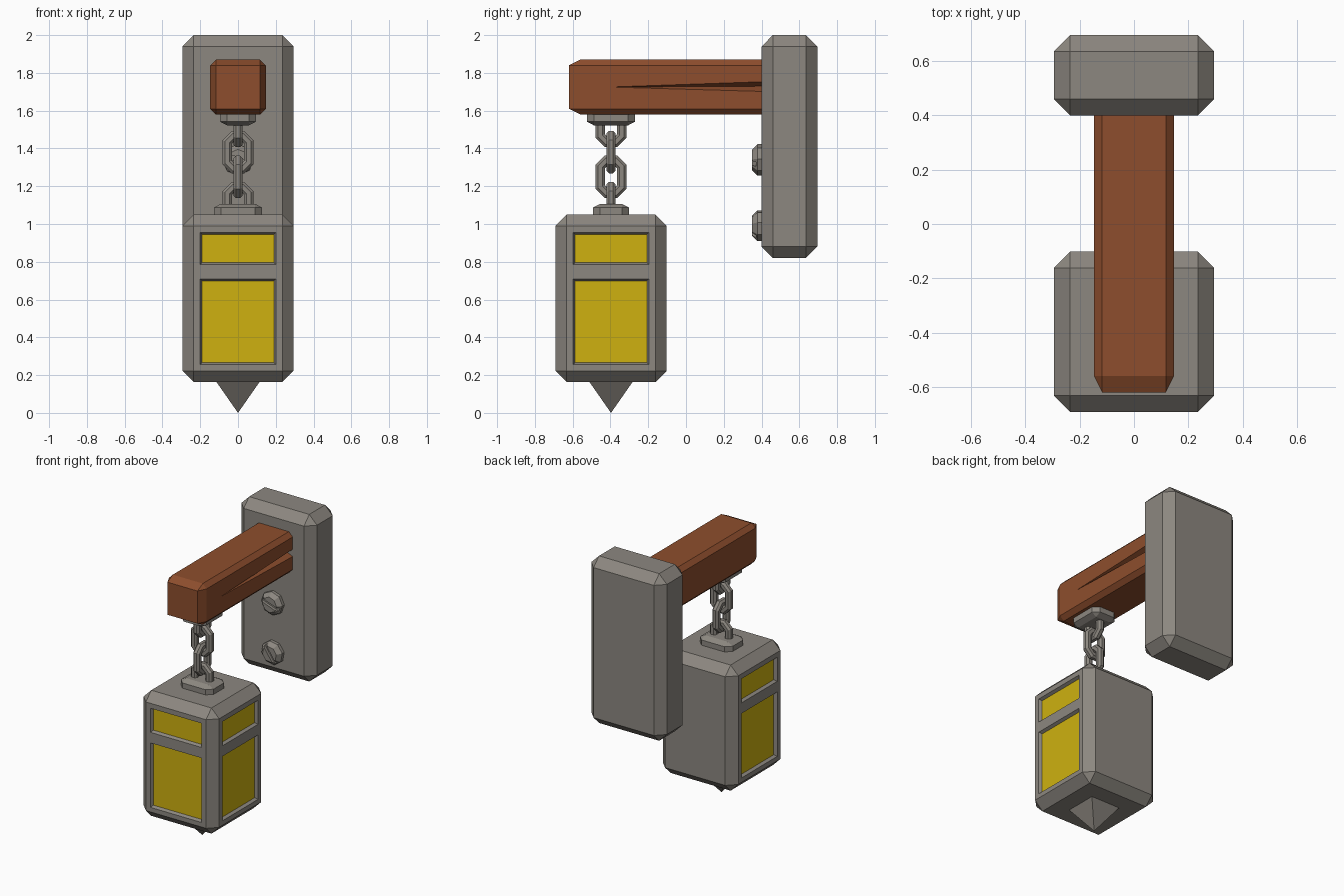
import bpy, bmesh, math
from mathutils import Vector, Matrix

if "Cube" in bpy.data.objects:
    bpy.data.objects.remove(bpy.data.objects["Cube"])


def material(name, col):
    m = bpy.data.materials.new(name)
    m.diffuse_color = (*col, 1)
    m.use_nodes = True
    m.node_tree.nodes["Principled BSDF"].inputs["Base Color"].default_value = m.diffuse_color
    return m


IRON = material("grey iron", (0.265, 0.245, 0.217))
WOOD = material("brown wood", (0.27, 0.076, 0.026))
GLASS = material("yellow glass", (0.62, 0.44, 0.005))
CY = -0.397  # lantern axis


def finish(bm, name, *mats):
    bmesh.ops.recalc_face_normals(bm, faces=bm.faces)
    me = bpy.data.meshes.new(name)
    bm.to_mesh(me)
    bm.free()
    for m in mats:
        me.materials.append(m)
    ob = bpy.data.objects.new(name, me)
    bpy.context.collection.objects.link(ob)
    return ob


def chamfer_box(lo, hi, cham):
    """Box between two corners; chamfer size given per axis."""
    lo, hi, cham = Vector(lo), Vector(hi), Vector(cham)
    size = hi - lo
    bm = bmesh.new()
    bmesh.ops.create_cube(bm, size=1)
    bmesh.ops.scale(bm, verts=bm.verts, vec=[s / c for s, c in zip(size, cham)])
    bmesh.ops.bevel(bm, geom=bm.edges[:], offset=1, segments=1, affect='EDGES')
    bmesh.ops.scale(bm, verts=bm.verts, vec=cham)
    bmesh.ops.translate(bm, verts=bm.verts, vec=(lo + hi) / 2)
    return bm


def cut(ob, cutter):
    cutter.hide_render = True
    cutter.display_type = 'WIRE'
    mod = ob.modifiers.new("cut", 'BOOLEAN')
    mod.operation = 'DIFFERENCE'
    mod.solver = 'EXACT'
    mod.object = cutter


# wall plate
finish(chamfer_box((-0.295, 0.40, 0.82), (0.295, 0.695, 2.0), (0.06,) * 3), "wall_plate", IRON)

# wooden beam with a split running along its right side
beam = finish(chamfer_box((-0.147, -0.62, 1.58), (0.147, 0.48, 1.87), (0.03, 0.06, 0.03)), "beam", WOOD)
bm = bmesh.new()
for p in ((0.148, -0.42, 1.725), (0.08, 0.5, 1.73), (0.22, 0.5, 1.785), (0.22, 0.5, 1.665)):
    bm.verts.new(p)
bmesh.ops.convex_hull(bm, input=bm.verts)
cut(beam, finish(bm, "beam_split_cutter", WOOD))

# chain mounts under the beam and on top of the lantern
finish(chamfer_box((-0.095, CY - 0.128, 1.522), (0.095, CY + 0.128, 1.63), (0.038, 0.038, 0.02)), "beam_mount", IRON)
finish(chamfer_box((-0.128, CY - 0.095, 1.00), (0.128, CY + 0.095, 1.107), (0.038, 0.038, 0.02)), "lantern_mount", IRON)


# chain links: chamfered rectangle swept with a chamfered square section
def link(name, z, turned):
    w, h, c, r, e = 0.057, 0.088, 0.034, 0.024, 0.011
    path = [(w, h - c), (w - c, h), (c - w, h), (-w, h - c),
            (-w, c - h), (c - w, -h), (w - c, -h), (w, c - h)]
    sect = [(r, e), (e, r), (-e, r), (-r, e), (-r, -e), (-e, -r), (e, -r), (r, -e)]
    bm = bmesh.new()
    rings = []
    for i, (px, pz) in enumerate(path):
        a = math.radians(22.5 + 45 * i)
        n = Vector((math.cos(a), 0, math.sin(a))) / math.cos(math.radians(22.5))
        rings.append([bm.verts.new(Vector((px, 0, pz)) + n * u + Vector((0, v, 0))) for u, v in sect])
    for i in range(8):
        a, b = rings[i], rings[(i + 1) % 8]
        for j in range(8):
            k = (j + 1) % 8
            bm.faces.new((a[j], a[k], b[k], b[j]))
    turn = Matrix.Rotation(math.pi / 2 if turned else 0, 4, 'Z')
    bm.transform(Matrix.Translation((0, CY, z)) @ turn)
    finish(bm, name, IRON)


for i, z in enumerate((1.52, 1.38, 1.25, 1.11)):
    link(f"chain_link_{i + 1}", z, i % 2 == 0)

# lantern body with recessed windows on the front and both sides
W, ROWS = 0.2, ((0.255, 0.71), (0.785, 0.955))
bm = chamfer_box((-0.295, CY - 0.295, 0.163), (0.295, CY + 0.295, 1.05), (0.06,) * 3)
planes = [((s * W, 0, 0), (1, 0, 0)) for s in (-1, 1)]
planes += [((0, CY + s * W, 0), (0, 1, 0)) for s in (-1, 1)]
planes += [((0, 0, z), (0, 0, 1)) for row in ROWS for z in row]
for co, no in planes:
    bmesh.ops.bisect_plane(bm, geom=bm.verts[:] + bm.edges[:] + bm.faces[:], plane_co=co, plane_no=no)
bmesh.ops.recalc_face_normals(bm, faces=bm.faces)
panes = []
for f in bm.faces:
    c, n = f.calc_center_median(), f.normal
    in_row = any(lo < c.z < hi for lo, hi in ROWS)
    front = n.y < -0.99 and abs(c.x) < W
    side = abs(n.x) > 0.99 and abs(c.y - CY) < W
    if in_row and (front or side):
        panes.append(f)
bmesh.ops.inset_individual(bm, faces=panes, thickness=0.015, depth=-0.02)
for f in panes:
    f.material_index = 1
finish(bm, "lantern_body", IRON, GLASS)

# pointed finial below the lantern
bm = bmesh.new()
bmesh.ops.create_cone(bm, cap_ends=True, segments=4, radius1=0, radius2=0.115 * math.sqrt(2), depth=0.165)
bm.transform(Matrix.Translation((0, CY, 0.0825)) @ Matrix.Rotation(math.pi / 4, 4, 'Z'))
bmesh.ops.remove_doubles(bm, verts=bm.verts, dist=1e-4)
finish(bm, "finial", IRON)


# slotted bolts on the wall plate
def bolt(name, z, tilt):
    place = (Matrix.Translation((0, 0.40, z)) @ Matrix.Rotation(math.radians(tilt), 4, 'Y')
             @ Matrix.Rotation(math.pi / 2, 4, 'X'))
    bm = bmesh.new()
    rings = []
    for r, d in ((0.083, -0.02), (0.083, 0.022), (0.055, 0.05)):
        rings.append([bm.verts.new((r * math.cos(a), r * math.sin(a), d))
                      for a in (math.radians(22.5 + 45 * k) for k in range(8))])
    for a, b in zip(rings, rings[1:]):
        for j in range(8):
            k = (j + 1) % 8
            bm.faces.new((a[j], a[k], b[k], b[j]))
    bm.faces.new(rings[0])
    bm.faces.new(rings[-1])
    bm.transform(place)
    head = finish(bm, name, IRON)
    bm = bmesh.new()
    bmesh.ops.create_cube(bm, size=1, matrix=place @ Matrix.Translation((0, 0, 0.055)) @ Matrix.Diagonal((0.3, 0.024, 0.05, 1)))
    cut(head, finish(bm, name + "_slot_cutter", IRON))


bolt("upper_bolt", 1.34, 20)
bolt("lower_bolt", 0.99, 55)
